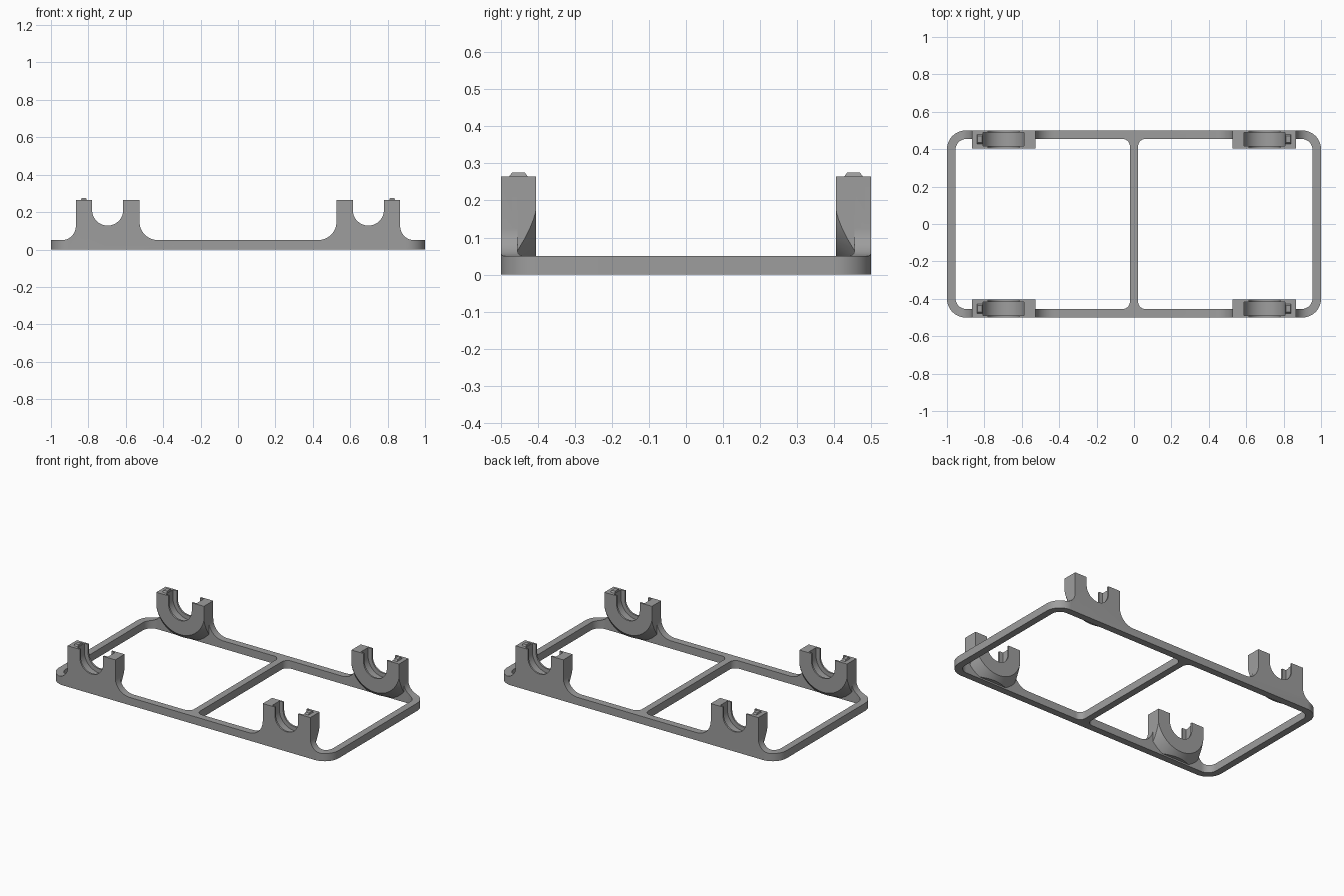
import bpy, bmesh
from math import sin, cos, pi, radians

if "Cube" in bpy.data.objects:
    bpy.data.objects.remove(bpy.data.objects["Cube"], do_unlink=True)

grey = bpy.data.materials.new("plain grey")
grey.use_nodes = True
GREY = (0.34, 0.34, 0.34, 1)
grey.diffuse_color = GREY
grey.node_tree.nodes["Principled BSDF"].inputs["Base Color"].default_value = GREY

TOP, BAR, WALL = 0.265, 0.05, 0.045      # saddle height, bar height, bar width
CX, CZ, HALF = 0.697, 0.211, 0.17        # saddle centre and half width
SIDES = [(sx, sy) for sx in (-1, 1) for sy in (-1, 1)]


def make(name, lofts):
    """Object made of closed lofts, each between two matching point rings."""
    bm = bmesh.new()
    for a, b in lofts:
        va = [bm.verts.new(p) for p in a]
        vb = [bm.verts.new(p) for p in b]
        n = len(va)
        for i in range(n):
            j = (i + 1) % n
            bm.faces.new((va[i], va[j], vb[j], vb[i]))
        bm.faces.new(va[::-1])
        bm.faces.new(vb)
    bmesh.ops.recalc_face_normals(bm, faces=bm.faces)
    me = bpy.data.meshes.new(name)
    bm.to_mesh(me)
    bm.free()
    me.materials.append(grey)
    ob = bpy.data.objects.new(name, me)
    bpy.context.collection.objects.link(ob)
    return ob


def combine(ob, other, op):
    """Boolean applied at once; the helper is then removed."""
    mod = ob.modifiers.new("cut", 'BOOLEAN')
    mod.operation, mod.solver, mod.object = op, 'EXACT', other
    deps = bpy.context.evaluated_depsgraph_get()
    deps.update()
    me = bpy.data.meshes.new_from_object(ob.evaluated_get(deps))
    ob.modifiers.clear()
    ob.data = me
    bpy.data.objects.remove(other, do_unlink=True)


def arc(cx, cz, r, a0, a1, n=12):
    return [(cx + r * cos(radians(a0 + (a1 - a0) * i / n)),
             cz + r * sin(radians(a0 + (a1 - a0) * i / n))) for i in range(n + 1)]


def rounded(x0, x1, hy, r0, r1):
    """Rectangle outline with corner radius r0 at x0 and r1 at x1."""
    return (arc(x1 - r1, hy - r1, r1, 0, 90) + arc(x0 + r0, hy - r0, r0, 90, 180)
            + arc(x0 + r0, r0 - hy, r0, 180, 270) + arc(x1 - r1, r1 - hy, r1, 270, 360))


def upright(pts, z0, z1):
    return [(x, y, z0) for x, y in pts], [(x, y, z1) for x, y in pts]


def u_shape(r, top):
    return [(-r, top)] + arc(0, CZ, r, 180, 360, 36) + [(r, top)]


def u_lofts(r0, y0, r1, y1, top):
    """U-shaped solid at each of the four saddles."""
    return [([(sx * (CX + x), sy * y0, z) for x, z in u_shape(r0, top)],
             [(sx * (CX + x), sy * y1, z) for x, z in u_shape(r1, top)])
            for sx, sy in SIDES]


# Rounded frame outline with two openings, taken to full height
frame = make("frame_with_saddles", [upright(rounded(-1, 1, 0.5, 0.1, 0.1), 0, TOP)])
inner = rounded(0.022, 1 - WALL, 0.5 - WALL, 0.04, 0.06)
combine(frame, make("openings", [upright([(s * x, y) for x, y in inner], -0.1, 0.5)
                                 for s in (-1, 1)]), 'DIFFERENCE')

# Side profile: low bars, with filleted uprights at the saddles
R_IN, R_OUT = 0.1, 0.075
half = (arc(CX - HALF - R_IN, BAR + R_IN, R_IN, 270, 360)
        + [(CX - HALF, 0.4), (CX + HALF, 0.4)]
        + arc(CX + HALF + R_OUT, BAR + R_OUT, R_OUT, 180, 270) + [(1.1, BAR)])
profile = [(-x, z) for x, z in half[::-1]] + half + [(1.1, -0.1), (-1.1, -0.1)]
combine(frame, make("profile", [([(x, -0.6, z) for x, z in profile],
                                 [(x, 0.6, z) for x, z in profile])]), 'INTERSECT')

# Saddle blocks: round underside that flares outward into the bars
Y_IN, Y_MID = 0.405, 0.48
saddles = make("saddles", u_lofts(0.174, Y_IN, 0.174 + Y_MID - Y_IN, Y_MID, 0.4))
boxes = []
for sx, sy in SIDES:
    rect = [(sx * (CX + a * HALF), sy * y) for a, y in
            ((-1, 0.3), (1, 0.3), (1, 0.6), (-1, 0.6))]
    boxes.append(upright(rect, 0.01, TOP))
combine(saddles, make("clip", boxes), 'INTERSECT')
combine(frame, saddles, 'UNION')

# Through slot, and a wider groove between two thin lips
combine(frame, make("slot", u_lofts(0.083, 0.3, 0.083, 0.6, 0.5)), 'DIFFERENCE')
combine(frame, make("groove", u_lofts(0.11, 0.416, 0.11, 0.489, 0.5)), 'DIFFERENCE')

# Small bevelled catches on top of the outer posts
catches = []
for sx, sy in SIDES:
    def ring(x0, x1, y0, y1, z):
        return [(sx * x, sy * y, z) for x, y in ((x0, y0), (x1, y0), (x1, y1), (x0, y1))]
    catches.append((ring(0.808, 0.842, 0.42, 0.485, TOP - 0.01),
                    ring(0.812, 0.836, 0.435, 0.47, TOP + 0.01)))
tabs = make("catches", catches)

# Smooth the curves, keep edges sharp
bpy.ops.object.select_all(action='DESELECT')
frame.select_set(True)
bpy.context.view_layer.objects.active = frame
bpy.ops.object.shade_smooth_by_angle(angle=radians(30))
